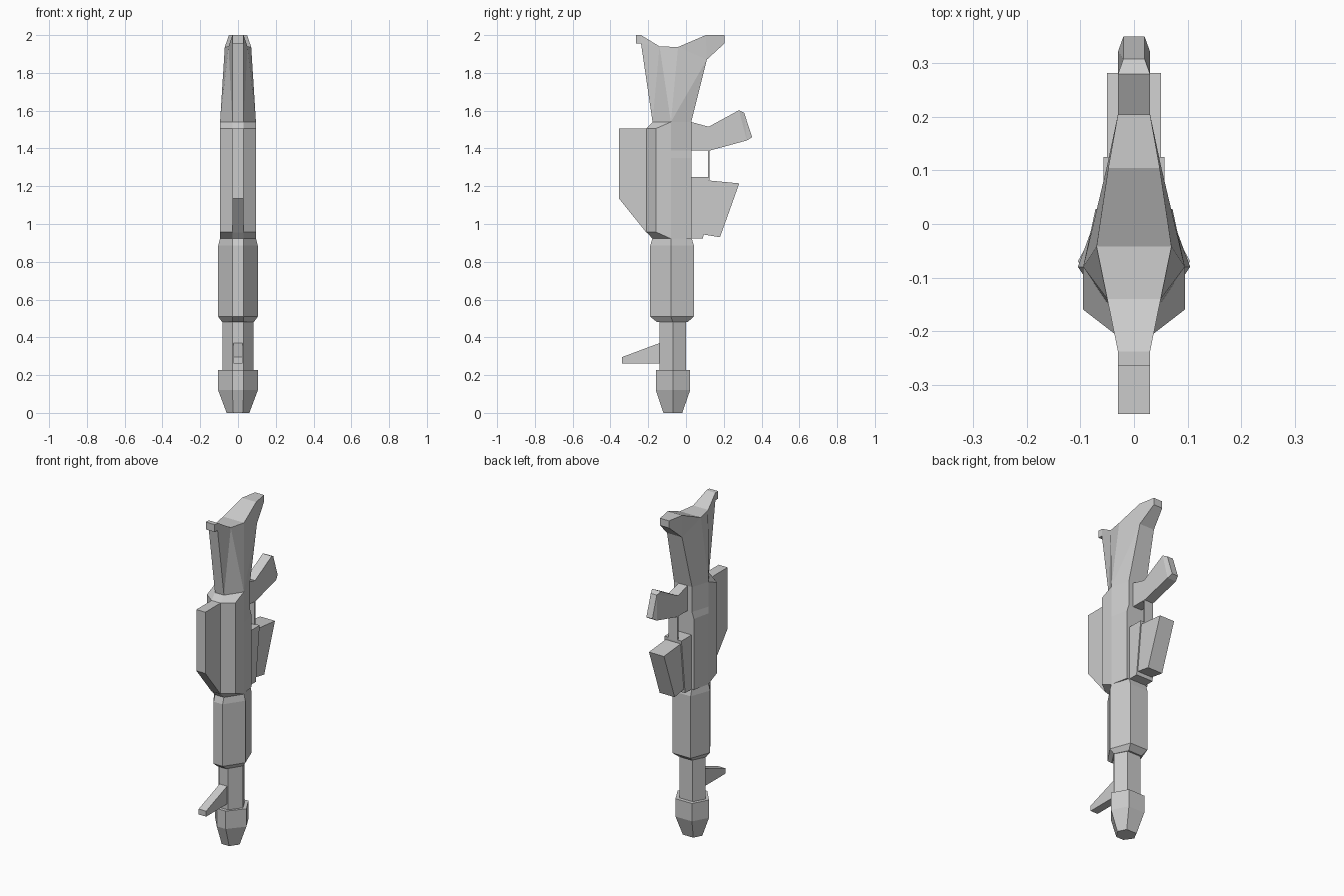
import bpy
import bmesh

if "Cube" in bpy.data.objects:
    bpy.data.objects.remove(bpy.data.objects["Cube"])


def finish(name, bm):
    bmesh.ops.remove_doubles(bm, verts=bm.verts, dist=1e-4)
    bmesh.ops.recalc_face_normals(bm, faces=bm.faces)
    mesh = bpy.data.meshes.new(name)
    bm.to_mesh(mesh)
    bm.free()
    obj = bpy.data.objects.new(name, mesh)
    bpy.context.collection.objects.link(obj)
    return obj


def loft(name, sections):
    """Each section is (z, half outline of (x, y) front to back), mirrored in x."""
    bm = bmesh.new()
    rings = []
    for z, half in sections:
        pts = list(half) + [(-x, y) for x, y in reversed(half)]
        rings.append([bm.verts.new((x, y, z)) for x, y in pts])
    n = len(rings[0])
    for a, b in zip(rings, rings[1:]):
        for i in range(n):
            j = (i + 1) % n
            bm.faces.new((a[i], a[j], b[j], b[i]))
    bm.faces.new(rings[0])
    bm.faces.new(rings[-1])
    return finish(name, bm)


def hexa(z, y0, y1, w, front, back, ym=-0.07):
    return z, [(front, y0), (w, ym), (back, y1)]


def slab(name, profile, width):
    """Side profile of (y, z[, half width]) spanning both sides of x = 0."""
    bm = bmesh.new()
    sides = []
    for s in (1, -1):
        sides.append([bm.verts.new((s * (p[2] if len(p) > 2 else width), p[0], p[1]))
                      for p in profile])
    a, b = sides
    for i in range(len(a)):
        j = (i + 1) % len(a)
        bm.faces.new((a[i], a[j], b[j], b[i]))
    bmesh.ops.triangulate(bm, faces=[bm.faces.new(a), bm.faces.new(b)])
    return finish(name, bm)


# Barrel end, barrel and handguard
loft("muzzle", [hexa(0, -.12, -.02, .06, .025, .035),
                hexa(.12, -.16, .022, .105, .03, .055),
                hexa(.228, -.16, .022, .105, .03, .055)])
loft("barrel", [hexa(.2, -.14, 0, .083, .03, .045),
                hexa(.5, -.14, 0, .083, .03, .045)])
loft("handguard", [hexa(.482, -.155, .01, .085, .03, .045),
                   hexa(.51, -.19, .042, .105, .03, .06, -.08),
                   hexa(.885, -.19, .042, .105, .03, .06, -.08),
                   hexa(.925, -.177, .03, .095, .03, .06, -.08)])

# Receiver with chamfered front corners
end = [(.03, -.177), (.095, -.08), (.095, -.08)]
body = [(.03, -.21), (.095, -.16), (.095, -.08)]
loft("receiver", [(.922, end + [(.072, .028)]),
                  (.958, body + [(.072, .028)]),
                  (1.35, body + [(.072, .028)]),
                  (1.39, body + [(.06, .028)]),
                  (1.505, body + [(.06, .028)]),
                  (1.54, end + [(.06, .028)])])

# Shoulder stock: named points of one half, mirrored in x
P = {
    "base_f": (.03, -.177, 1.54), "base_m": (.095, -.08, 1.54), "base_b": (.06, .028, 1.54),
    "heel": (.03, -.238, 1.955), "heel_lo": (.03, -.265, 1.955),
    "heel_hi": (.03, -.265, 2.0), "heel_top": (.03, -.238, 2.0),
    "dip_f": (.05, -.14, 1.94), "dip_b": (.07, -.042, 1.937),
    "toe": (.05, .11, 1.87), "toe_top": (.048, .105, 2.0),
    "tip_lo": (.03, .205, 1.957), "tip_hi": (.03, .205, 2.0),
}
side = ["base_f base_m dip_f", "base_f dip_f heel", "heel dip_f heel_top",
        "heel heel_top heel_hi heel_lo", "base_m dip_b dip_f",
        "base_m base_b toe", "base_m toe dip_b", "dip_b toe toe_top",
        "toe tip_lo tip_hi toe_top"]
rim = ("base_f heel heel_lo heel_hi heel_top dip_f dip_b toe_top "
       "tip_hi tip_lo toe base_b base_m").split()
bm = bmesh.new()
R = {k: bm.verts.new(p) for k, p in P.items()}
L = {k: bm.verts.new((-p[0], p[1], p[2])) for k, p in P.items()}
for f in side:
    for V in (R, L):
        bm.faces.new([V[k] for k in f.split()])
for a, b in zip(rim, rim[1:] + rim[:1]):
    bm.faces.new((R[a], R[b], L[b], L[a]))
finish("stock", bm)

# Carry handle and front sight
slab("carry_handle", [(-.19, 1.505), (-.355, 1.505), (-.355, 1.135), (-.21, .955),
                      (-.19, .955), (-.19, 1.07), (-.26, 1.07), (-.305, 1.14),
                      (-.305, 1.42), (-.19, 1.42)], .03)
slab("front_sight", [(-.34, .262), (-.12, .262), (-.12, .377), (-.34, .295)], .025)

# Grip with chamfered end, trigger guard
slab("grip", [(.01, 1.542), (.028, 1.54), (.12, 1.515), (.28, 1.602), (.308, 1.588, .02),
              (.35, 1.46, .02), (.322, 1.442), (.13, 1.39), (.01, 1.39)], .03)
slab("trigger_guard", [(.116, 1.24), (.125, 1.24), (.125, 1.4), (.116, 1.4)], .03)

# Magazine and its well
slab("magazine_well", [(.01, 1.25), (.125, 1.25), (.09, .922), (.01, .922)], .057)
slab("magazine", [(.1, 1.233), (.125, 1.23), (.282, 1.215), (.18, .93), (.09, .945)], .05)
